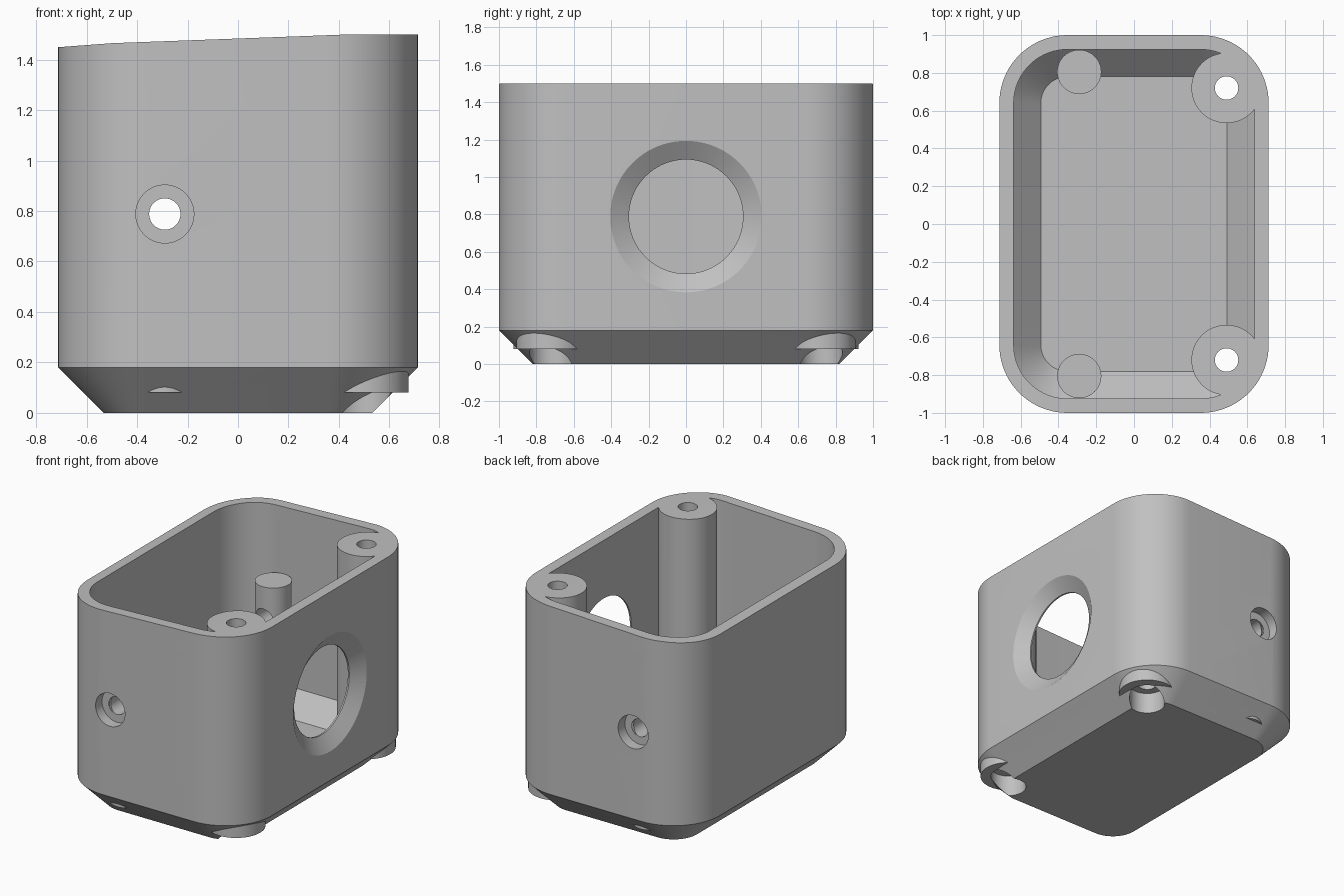
import bpy, bmesh, math
from mathutils import Matrix, Vector

if "Cube" in bpy.data.objects:
    bpy.data.objects.remove(bpy.data.objects["Cube"])

HX, HY, R = 0.713, 1.0, 0.36      # outer half sizes and corner radius
SCREWS = [(0.49, -0.72), (0.49, 0.72)]
POSTS = [(-0.29, -0.805), (-0.29, 0.805)]
MID = 0.788                       # height of the side holes


def make(name, bm):
    bmesh.ops.recalc_face_normals(bm, faces=bm.faces)
    me = bpy.data.meshes.new(name)
    bm.to_mesh(me)
    bm.free()
    ob = bpy.data.objects.new(name, me)
    bpy.context.collection.objects.link(ob)
    return ob


def loft(name, rings):
    """Closed solid through rings that all have the same point count."""
    bm = bmesh.new()
    loops = [[bm.verts.new(p) for p in ring] for ring in rings]
    n = len(loops[0])
    for a, b in zip(loops, loops[1:]):
        for i in range(n):
            j = (i + 1) % n
            bm.faces.new((a[i], a[j], b[j], b[i]))
    bm.faces.new(loops[0][::-1])
    bm.faces.new(loops[-1])
    return make(name, bm)


def rounded_ring(inset, z, seg=20):
    """Rounded rectangle at height z, offset inward from the outer wall."""
    r = R - inset
    pts = []
    for k, (sx, sy) in enumerate([(1, 1), (-1, 1), (-1, -1), (1, -1)]):
        for i in range(seg + 1):
            a = math.pi / 2 * (k + i / seg)
            pts.append((sx * (HX - R) + r * math.cos(a),
                        sy * (HY - R) + r * math.sin(a), z))
    return pts


def turned(name, start, axis, profile, seg=72):
    """Round solid along an axis; profile is (distance, radius) pairs."""
    rot = Vector(axis).to_track_quat('Z', 'Y').to_matrix().to_4x4()
    m = Matrix.Translation(start) @ rot
    ring = [2 * math.pi * i / seg for i in range(seg)]
    return loft(name, [[m @ Vector((r * math.cos(a), r * math.sin(a), d)) for a in ring]
                       for d, r in profile])


def combine(target, tool, operation):
    mod = target.modifiers.new("combine", 'BOOLEAN')
    mod.operation = operation
    mod.solver = 'EXACT'
    mod.object = tool
    bpy.context.view_layer.objects.active = target
    bpy.ops.object.modifier_apply(modifier=mod.name)
    bpy.data.objects.remove(tool, do_unlink=True)


# Shell with chamfered base, hollowed from above
box = loft("housing", [rounded_ring(0.18, 0), rounded_ring(0, 0.18), rounded_ring(0, 1.6)])
cavity = loft("cavity", [rounded_ring(0.22, 0.085), rounded_ring(0.076, 0.229),
                         rounded_ring(0.076, 1.8)])
combine(box, cavity, 'DIFFERENCE')

# Tall screw columns and short posts
for x, y in SCREWS:
    combine(box, turned("column", (x, y, 0), (0, 0, 1), [(0.08, 0.186), (1.58, 0.186)]), 'UNION')
for x, y in POSTS:
    combine(box, turned("post", (x, y, 0), (0, 0, 1), [(0.08, 0.117), (1.005, 0.117)]), 'UNION')

# Slightly sloping rim
rim = [(-0.9, 1.435), (-0.713, 1.449), (-0.5, 1.465), (0.42, 1.499), (0.9, 1.5),
       (0.9, 2.0), (-0.9, 2.0)]
combine(box, loft("rim_cut", [[(x, y, z) for x, z in rim] for y in (-1.2, 1.2)]), 'DIFFERENCE')

# Vertical screw holes with a wider recess underneath
for x, y in SCREWS:
    combine(box, turned("screw_hole", (x, y, 0), (0, 0, 1),
                        [(-0.1, 0.117), (0.15, 0.117), (0.15, 0.062), (1.7, 0.062)]), 'DIFFERENCE')

# Stepped holes through the end walls and posts
for s in (-1, 1):
    combine(box, turned("end_hole", (-0.29, s * 1.2, MID), (0, -s, 0),
                        [(0, 0.115), (0.275, 0.115), (0.275, 0.062), (0.65, 0.062)]), 'DIFFERENCE')

# Large funnel-shaped opening in the right wall
combine(box, turned("opening", (HX + 0.05, 0, MID), (-1, 0, 0),
                    [(0, 0.482), (0.05, 0.405), (0.115, 0.305), (0.3, 0.305)], 96), 'DIFFERENCE')

# Single grey finish, smooth walls with sharp edges
grey = bpy.data.materials.new("plain grey")
grey.diffuse_color = (0.53, 0.53, 0.53, 1)
grey.use_nodes = True
grey.node_tree.nodes["Principled BSDF"].inputs["Base Color"].default_value = grey.diffuse_color
box.data.materials.clear()
box.data.materials.append(grey)
for f in box.data.polygons:
    f.material_index = 0
bpy.ops.object.select_all(action='DESELECT')
box.select_set(True)
bpy.context.view_layer.objects.active = box
bpy.ops.object.shade_smooth_by_angle(angle=math.radians(25))
